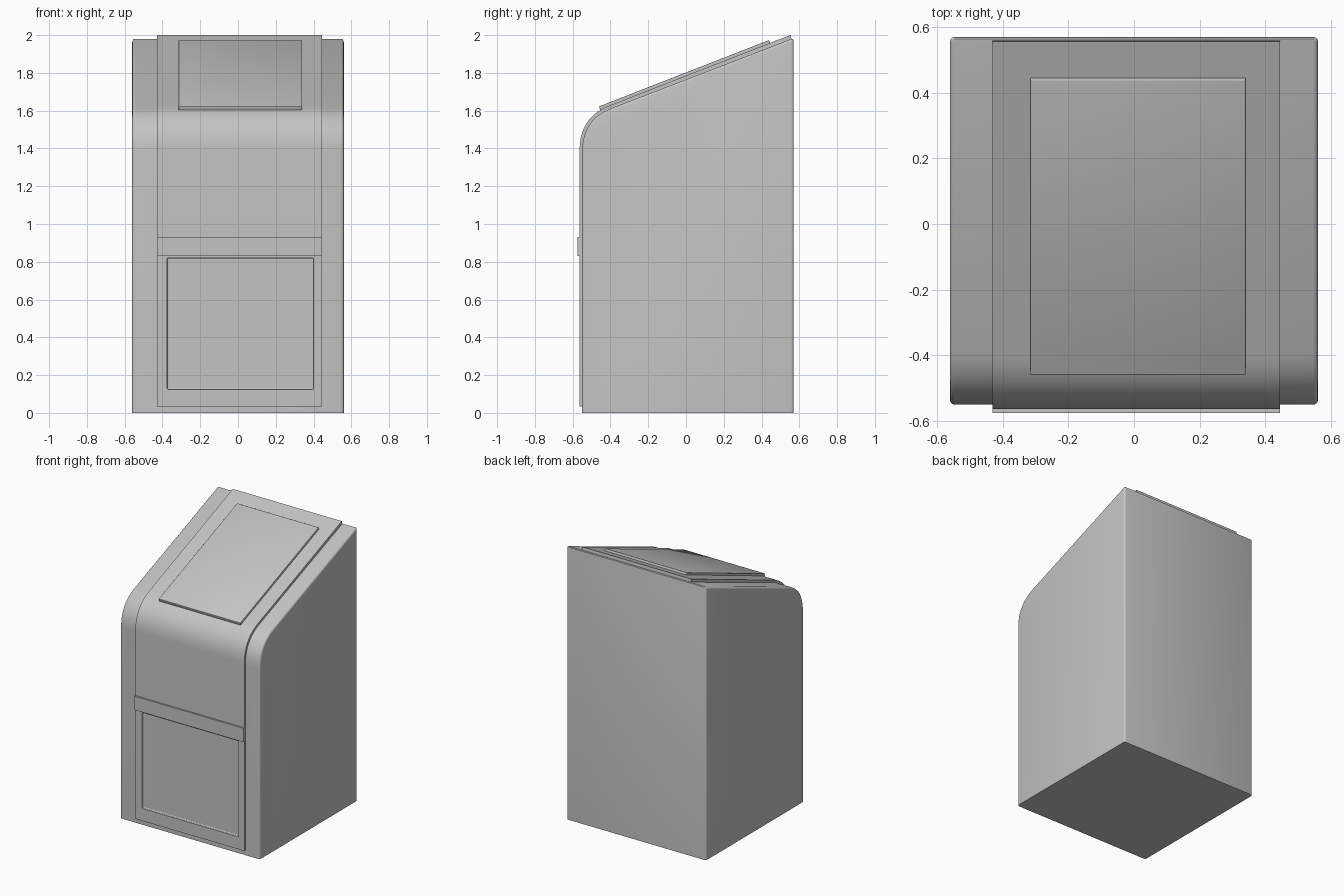
import bpy, bmesh, math
from mathutils import Vector

cube = bpy.data.objects.get("Cube")
if cube:
    bpy.data.objects.remove(cube, do_unlink=True)

grey = bpy.data.materials.new("plain_grey")
grey.use_nodes = True
COLOUR = (0.55, 0.55, 0.55, 1)
grey.diffuse_color = COLOUR
grey.node_tree.nodes["Principled BSDF"].inputs["Base Color"].default_value = COLOUR


def front_path(front, rise, slope, bottom, back, steps=14):
    """Side outline: up the front, round the shoulder, up the slope (y, z)."""
    corner = Vector((front, rise + slope * front))
    along = Vector((1, slope)).normalized()
    a, b = corner - Vector((0, 0.17)), corner + along * 0.17
    pts = [Vector((front, bottom))]
    for i in range(steps + 1):
        t = i / steps
        pts.append(a * (1 - t) ** 2 + corner * 2 * t * (1 - t) + b * t * t)
    pts.append(Vector((back, rise + slope * back)))
    return pts


def extrude_profile(name, pts, x0, x1, bevel=0, keep_bottom=False):
    """Extrude a (y, z) outline across x, rounding its sharp edges."""
    bm = bmesh.new()
    face = bm.faces.new([bm.verts.new((x0, p[0], p[1])) for p in pts])
    new = bmesh.ops.extrude_face_region(bm, geom=[face])["geom"]
    bmesh.ops.translate(bm, vec=(x1 - x0, 0, 0),
                        verts=[v for v in new if isinstance(v, bmesh.types.BMVert)])
    bmesh.ops.recalc_face_normals(bm, faces=bm.faces)
    if bevel:
        low = min(p[1] for p in pts) + 0.001
        edges = [e for e in bm.edges if e.calc_face_angle(0) > math.radians(30)
                 and not (keep_bottom and all(v.co.z < low for v in e.verts))]
        bmesh.ops.bevel(bm, geom=edges, offset=bevel, segments=3, profile=0.5,
                        affect='EDGES', clamp_overlap=True)
    mesh = bpy.data.meshes.new(name)
    bm.to_mesh(mesh)
    bm.free()
    mesh.materials.append(grey)
    obj = bpy.data.objects.new(name, mesh)
    bpy.context.collection.objects.link(obj)
    return obj


def box_profile(y0, y1, z0, z1):
    return [(y0, z0), (y0, z1), (y1, z1), (y1, z0)]


# Cabinet body with sloping top and rounded shoulder
body = front_path(-0.55, 1.765, 0.385, 0, 0.57) + [Vector((0.57, 0))]
cabinet = extrude_profile("cabinet_body", body, -0.56, 0.56, 0.014, True)

# Raised band that wraps up the front and over the slope
outer = front_path(-0.563, 1.785, 0.39, 0.035, 0.555)
inner = front_path(-0.54, 1.75, 0.385, 0.035, 0.56)
band = extrude_profile("front_band", outer + inner[::-1], -0.43, 0.445)

# Shallow recess in the lower front, cut through band and body skin
cutter = extrude_profile("recess_cutter", box_profile(-0.7, -0.546, 0.125, 0.82),
                         -0.375, 0.4, 0.006)
cutter.hide_render = True
cutter.hide_viewport = True
for obj in (cabinet, band):
    cut = obj.modifiers.new("recess", 'BOOLEAN')
    cut.object = cutter
    cut.operation = 'DIFFERENCE'
    cut.solver = 'EXACT'

# Horizontal rail above the recess
rail = extrude_profile("front_rail", box_profile(-0.575, -0.55, 0.83, 0.93), -0.43, 0.445)

# Raised lid plate lying on the slope
along = Vector((1, 0.39)).normalized()
up = Vector((-along.y, along.x))
low, high = Vector((-0.455, 1.785 - 0.39 * 0.455)), Vector((0.445, 1.785 + 0.39 * 0.445))
plate = [low - up * 0.01, low + up * 0.016, high + up * 0.016, high - up * 0.01]
lid = extrude_profile("lid_plate", plate, -0.315, 0.34, 0.004)

# Smooth rounded areas, keep hard edges crisp
for obj in (cabinet, band, rail, lid):
    bpy.ops.object.select_all(action='DESELECT')
    obj.select_set(True)
    bpy.context.view_layer.objects.active = obj
    bpy.ops.object.shade_smooth_by_angle(angle=math.radians(35))
